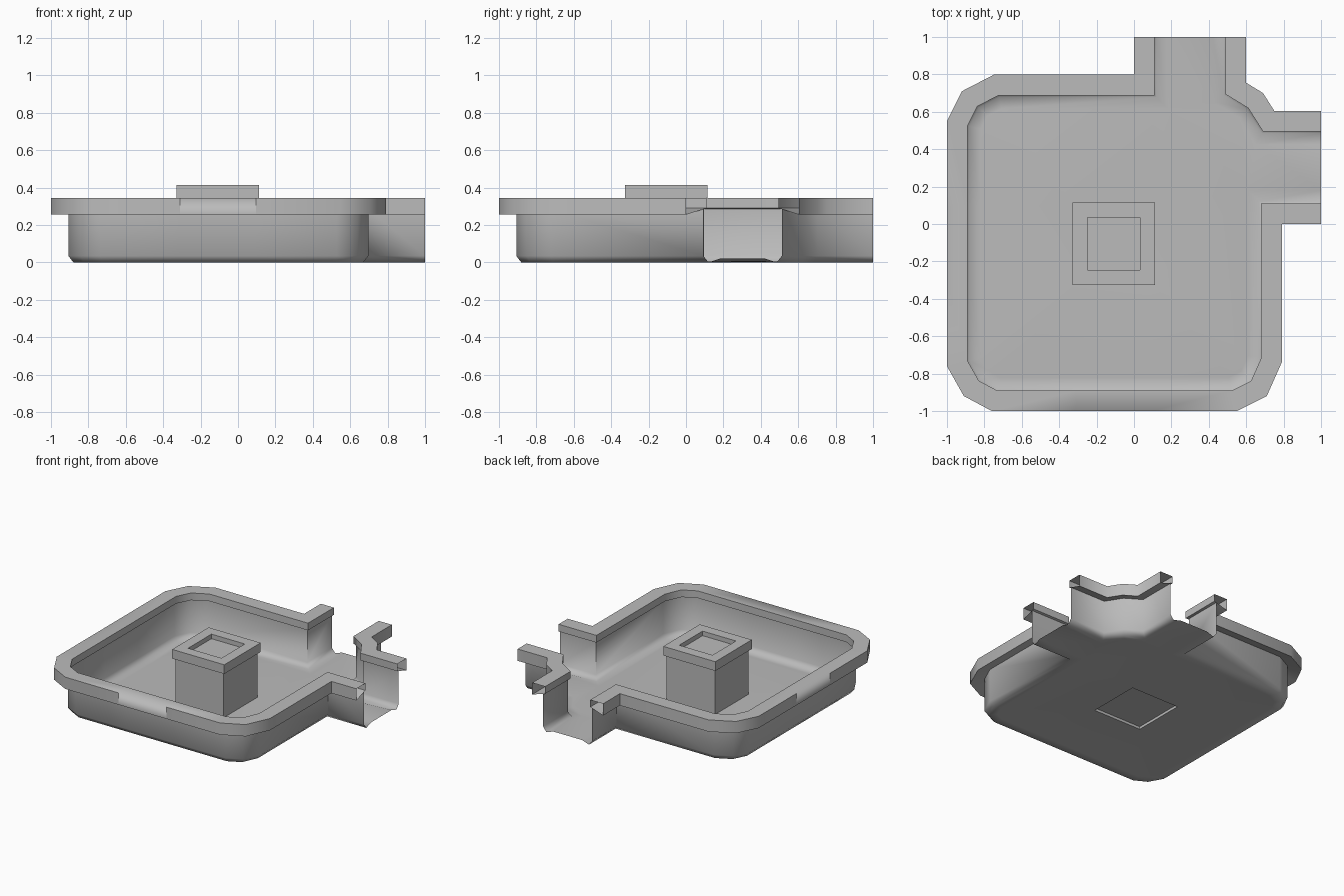
import bpy, bmesh, math
from mathutils import Vector

cube = bpy.data.objects.get("Cube")
if cube:
    bpy.data.objects.remove(cube)

grey = bpy.data.materials.new("light grey")
grey.use_nodes = True
GREY = (0.5, 0.5, 0.5, 1)
grey.diffuse_color = GREY
grey.node_tree.nodes["Principled BSDF"].inputs["Base Color"].default_value = GREY

CENTRE = Vector((-0.108, -0.106, 0))   # pillar position
HALF = 0.203                           # pillar half width
LO, HI = -0.31, 0.095                  # softened stretch of the rim


def finish(bm, name, smooth=False):
    bmesh.ops.recalc_face_normals(bm, faces=bm.faces)
    for f in bm.faces:
        f.smooth = smooth
    mesh = bpy.data.meshes.new(name)
    bm.to_mesh(mesh)
    bm.free()
    mesh.materials.append(grey)
    ob = bpy.data.objects.new(name, mesh)
    bpy.context.collection.objects.link(ob)
    return ob


def offset(path, d):
    """Mitred inward offset of an open path whose inside is on the left."""
    pts = [Vector(p) for p in path]
    normals = []
    for a, b in zip(pts, pts[1:]):
        t = (b - a).normalized()
        normals.append(Vector((-t.y, t.x)))
    out = []
    for i, p in enumerate(pts):
        n1 = normals[max(i - 1, 0)]
        n2 = normals[min(i, len(normals) - 1)]
        out.append(p + (n1 + n2) * d / (1 + n1.dot(n2)))
    return out


def square(bm, half, z):
    return [bm.verts.new(CENTRE + Vector((sx * half, sy * half, z)))
            for sx, sy in ((-1, -1), (1, -1), (1, 1), (-1, 1))]


# Outer outline in two runs, broken at the two channel mouths
short_run = [(1, .605), (.75, .605), (.69, .7), (.6, .755), (.6, 1)]
long_run = [(0, 1), (0, .798), (-.75, .798), (-.92, .71), (-1, .55),
            (-1, HI), (-1, LO), (-1, -.76), (-.91, -.92), (-.76, -1),
            (LO, -1), (HI, -1), (.55, -1), (.71, -.92), (.79, -.74),
            (.79, 0), (1, 0)]
# Section: hollow rim, thin wall, rounded foot, floor edge (inset, height)
section = [(.093, .285), (0, .255), (0, .345), (.11, .345), (.11, .29),
           (.093, .285), (.093, .035), (.12, 0), (.18, .004)]

# Basin
bm = bmesh.new()
floor_loop = []
for run in (short_run, long_run):
    rings = []
    for d, z in section:
        pts = offset(run, d)
        ring = [bm.verts.new((p.x, p.y, z)) for p in pts]
        rings.append(ring)
    rings[-1][0].co.z = rings[-1][-1].co.z = 0.02   # floor rises at mouths
    for r, s in zip(rings, rings[1:]):
        for i in range(len(r) - 1):
            bm.faces.new((r[i], r[i + 1], s[i + 1], s[i]))
    floor_loop += rings[-1]

# Floor with a square hole under the pillar
edges = []
for loop in (floor_loop, square(bm, HALF, 0)):
    for a, b in zip(loop, loop[1:] + loop[:1]):
        edges.append(bm.edges.get((a, b)) or bm.edges.new((a, b)))
bmesh.ops.triangle_fill(bm, edges=edges, use_beauty=True, normal=(0, 0, 1))
bmesh.ops.recalc_face_normals(bm, faces=bm.faces)

# Sharp rim edges, except a softened stretch on the front and one side
for e in bm.edges:
    m = (e.verts[0].co + e.verts[1].co) / 2
    along = m.x if m.y < -.99 else m.y
    on_side = m.y < -.99 or m.x < -.99
    sharp = m.z > .045 and e.calc_face_angle(0) > math.radians(65)
    if on_side and m.z > .34 and LO < along < HI:
        sharp = False
    if on_side and .29 < m.z < .31 and min(abs(along - LO), abs(along - HI)) < .01:
        sharp = True
    e.smooth = not sharp
finish(bm, "basin", smooth=True)

# Pillar with overhanging cap and shallow recess
bm = bmesh.new()
rings = [square(bm, h, z) for h, z in
         ((HALF, 0), (HALF, .345), (.22, .345), (.22, .415), (.141, .415), (.141, .38))]
for r, s in zip(rings, rings[1:]):
    for i in range(4):
        j = (i + 1) % 4
        bm.faces.new((r[i], r[j], s[j], s[i]))
bm.faces.new(rings[-1])
finish(bm, "pillar")

# Plate closing the underside of the pillar
bm = bmesh.new()
bm.faces.new(square(bm, HALF, .02)[::-1])
finish(bm, "pillar_base_plate")
